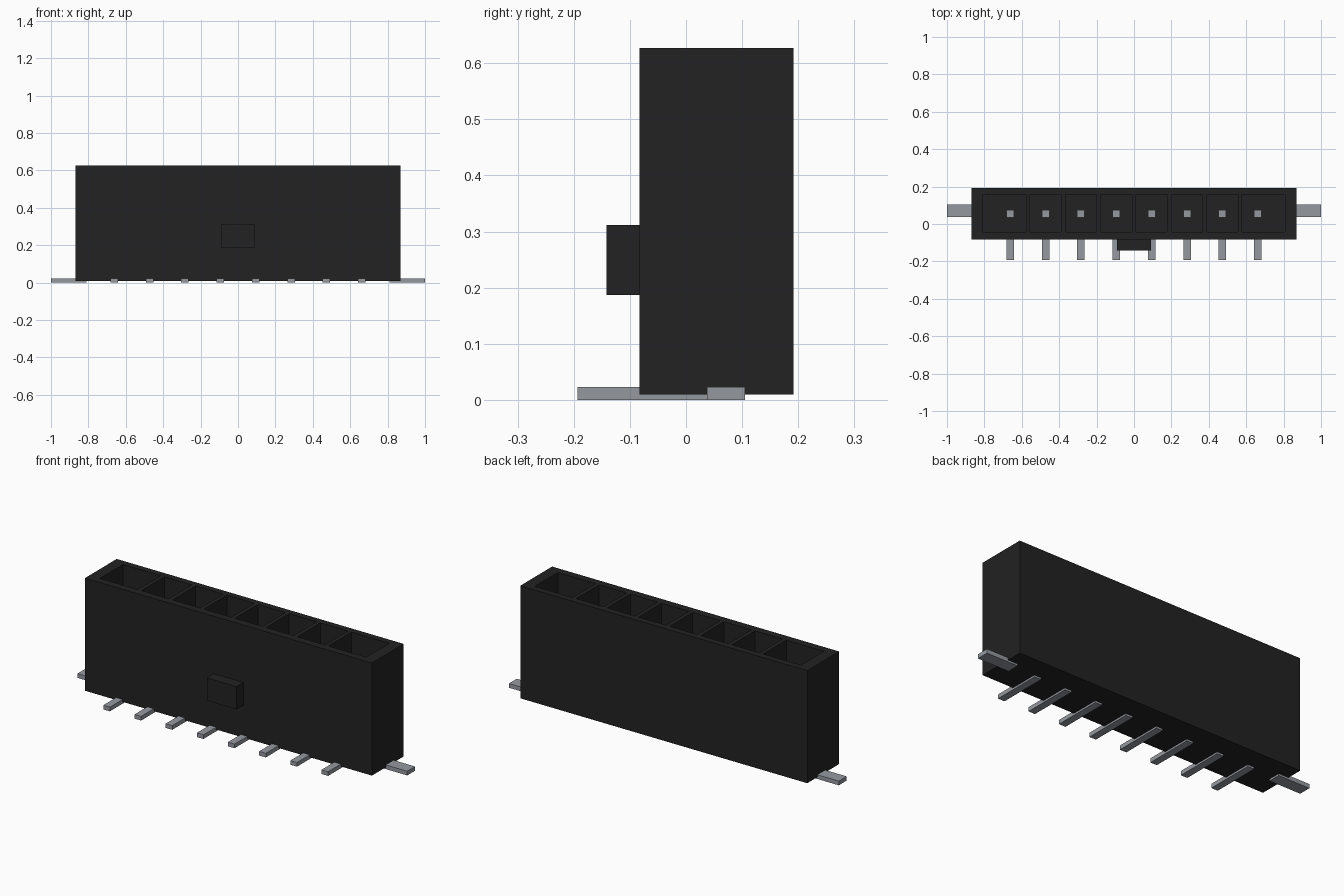
import bpy
import bmesh
from mathutils import Matrix, Vector

if "Cube" in bpy.data.objects:
    bpy.data.objects.remove(bpy.data.objects["Cube"], do_unlink=True)


def material(name, colour, metallic=0.0):
    m = bpy.data.materials.new(name)
    m.use_nodes = True
    m.diffuse_color = (*colour, 1)
    bsdf = m.node_tree.nodes["Principled BSDF"]
    bsdf.inputs["Base Color"].default_value = (*colour, 1)
    bsdf.inputs["Roughness"].default_value = 0.6
    return m


BLACK = material("black plastic", (0.016, 0.016, 0.016))
METAL = material("grey metal", (0.30, 0.32, 0.352))


def boxes(name, bounds, mat):
    """One object made of boxes, each given as (x0, x1, y0, y1, z0, z1)."""
    bm = bmesh.new()
    for x0, x1, y0, y1, z0, z1 in bounds:
        centre = Vector((x0 + x1, y0 + y1, z0 + z1)) / 2
        size = Matrix.Diagonal((x1 - x0, y1 - y0, z1 - z0, 1))
        bmesh.ops.create_cube(bm, size=1, matrix=Matrix.Translation(centre) @ size)
    mesh = bpy.data.meshes.new(name)
    bm.to_mesh(mesh)
    bm.free()
    mesh.materials.append(mat)
    ob = bpy.data.objects.new(name, mesh)
    bpy.context.collection.objects.link(ob)
    return ob


PITCH = 0.189
CENTRES = [(i - 3.5) * PITCH for i in range(8)]
FLOOR, RIM = 0.13, 0.627
PIN_Y, PIN_R = 0.056, 0.02

# Housing with eight sockets; the two end sockets are wider outwards
sockets = []
for x in CENTRES:
    x0 = -0.807 if x == CENTRES[0] else x - 0.083
    x1 = 0.807 if x == CENTRES[-1] else x + 0.083
    sockets.append((x0, x1, -0.042, 0.157, FLOOR, RIM + 0.1))
housing = boxes("housing", [(-0.87, 0.87, -0.083, 0.192, 0.01, RIM)], BLACK)
cutter = boxes("socket_cutter", sockets, BLACK)
cutter.hide_render = True
cut = housing.modifiers.new("sockets", "BOOLEAN")
cut.operation = "DIFFERENCE"
cut.solver = "EXACT"
cut.object = cutter
bpy.context.view_layer.objects.active = housing
housing.select_set(True)
bpy.ops.object.modifier_apply(modifier=cut.name)
bpy.data.objects.remove(cutter, do_unlink=True)

# Latch block on the front wall
boxes("latch_block", [(-0.09, 0.09, -0.142, -0.082, 0.187, 0.312)], BLACK)

# Upright contact pins and their solder leads
for n, x in enumerate(CENTRES, 1):
    boxes(f"contact_pin_{n}", [(x - PIN_R, x + PIN_R, PIN_Y - PIN_R, PIN_Y + PIN_R, 0.023, 0.42)], METAL)
    boxes(f"solder_lead_{n}", [(x - PIN_R, x + PIN_R, -0.193, PIN_Y + PIN_R, 0, 0.023)], METAL)

# Side mounting tabs
boxes("left_mounting_tab", [(0.81, 1.0, 0.037, 0.105, 0, 0.023)], METAL)
boxes("right_mounting_tab", [(-1.0, -0.81, 0.037, 0.105, 0, 0.023)], METAL)
